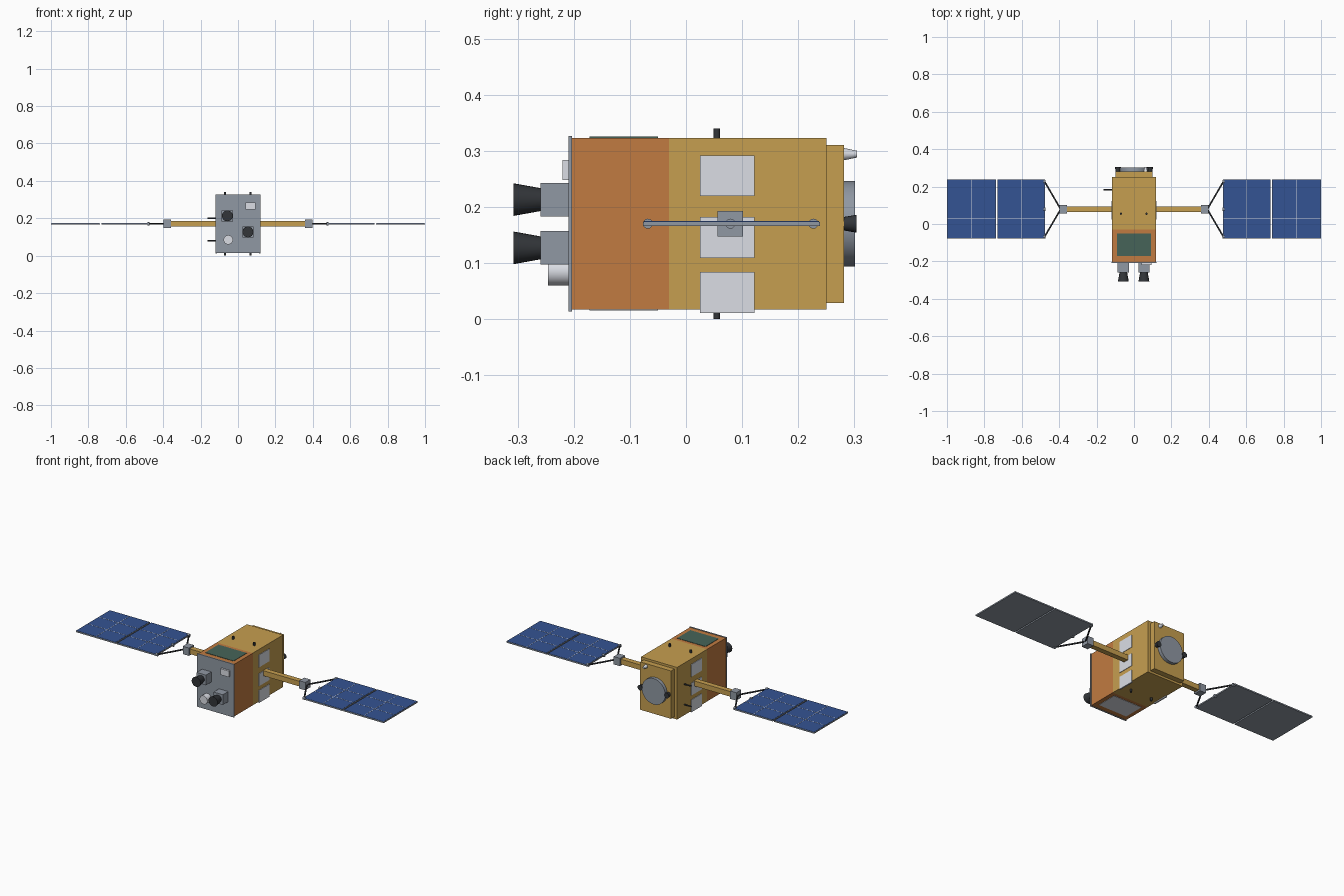
import bpy
import math
from mathutils import Vector

cube = bpy.data.objects.get("Cube")
if cube:
    bpy.data.objects.remove(cube, do_unlink=True)


def material(name, hex_colour):
    rgb = [int(hex_colour[i:i + 2], 16) / 255 for i in (0, 2, 4)]
    lin = [((c + 0.055) / 1.055) ** 2.4 for c in rgb] + [1.0]
    m = bpy.data.materials.new(name)
    m.use_nodes = True
    m.diffuse_color = lin
    m.node_tree.nodes["Principled BSDF"].inputs["Base Color"].default_value = lin
    return m


GOLD = material("gold foil", "c69f50")
COPPER = material("copper foil", "c17b41")
GREY = material("metal grey", "9098a3")
SILVER = material("pale silver", "dbdee5")
BLACK = material("black", "323539")
BLUE = material("solar blue", "345393")
GREEN = material("instrument green", "466458")


def box(name, mat, x, y, z):
    """Box from (low, high) ranges on each axis."""
    bpy.ops.mesh.primitive_cube_add(size=1, location=[(a + b) / 2 for a, b in (x, y, z)])
    ob = bpy.context.object
    ob.scale = [b - a for a, b in (x, y, z)]
    bpy.ops.object.transform_apply(location=False, rotation=False, scale=True)
    ob.name = name
    ob.data.materials.append(mat)
    return ob


def rod(name, mat, start, end, r1, r2=None, sides=24):
    """Cylinder or cone between two points."""
    a, b = Vector(start), Vector(end)
    bpy.ops.mesh.primitive_cone_add(vertices=sides, radius1=r1, radius2=r1 if r2 is None else r2,
                                    depth=(b - a).length, location=(a + b) / 2)
    ob = bpy.context.object
    ob.rotation_euler = (b - a).to_track_quat('Z', 'Y').to_euler()
    ob.name = name
    ob.data.materials.append(mat)
    bpy.ops.object.shade_smooth_by_angle(angle=math.radians(40))
    return ob


# Main body
box("copper_body", COPPER, (-.117, .117), (-.205, -.03), (.017, .323))
box("gold_body", GOLD, (-.117, .117), (-.03, .25), (.017, .323))
box("rear_step", GOLD, (-.1, .1), (.25, .282), (.029, .31))
box("front_plate", GREY, (-.12, .12), (-.209, -.203), (.014, .326))
box("top_panel", GREEN, (-.092, .092), (-.172, -.05), (.32, .325))
box("bottom_panel", SILVER, (-.092, .092), (-.172, -.05), (.015, .02))

# Front instruments
for i, (x, z) in enumerate([(-.057, .213), (.053, .127)]):
    box(f"thruster_mount_{i}", GREY, (x - .03, x + .03), (-.259, -.208), (z - .03, z + .03))
    rod(f"thruster_nozzle_{i}", BLACK, (x, -.257, z), (x, -.307, z), .02, .029)
rod("front_sensor", SILVER, (-.052, -.208, .085), (-.052, -.246, .085), .025)
box("front_unit", SILVER, (.04, .094), (-.22, -.208), (.248, .284))

# Rear dish and small sensors
rod("rear_dish", GREY, (0, .281, .17), (0, .301, .17), .076, sides=32)
rod("rear_beacon", SILVER, (.062, .281, .294), (.062, .305, .294), .011, .006, 16)
for side in (-1, 1):
    rod("rear_nozzle", BLACK, (side * .086, .281, .17), (side * .086, .304, .17), .012, .016, 16)

# Stub antennas above and below, and side probes
for x in (-.07, .067):
    rod("top_stub", BLACK, (x, .055, .32), (x, .055, .34), .006, sides=12)
    rod("bottom_stub", BLACK, (x, .055, .022), (x, .055, 0), .006, sides=12)
for z in (.08, .2):
    rod("side_probe", BLACK, (-.112, .183, z), (-.163, .183, z), .004, sides=10)

# Solar wings, one on each side
ARM_Y, ARM_Z = .079, .17
LOW, HIGH = -.077, .239


def span(side, a, b):
    return tuple(sorted((side * a, side * b)))


for side, word in ((1, "left"), (-1, "right")):
    for low in (.011, .109, .219):
        box(f"{word}_radiator", SILVER, span(side, .112, .12), (.025, .122), (low, low + .073))

    box(f"{word}_arm", GOLD, span(side, .11, .365), (ARM_Y - .015, ARM_Y + .015), (ARM_Z - .015, ARM_Z + .015))
    box(f"{word}_joint", GREY, span(side, .358, .398), (ARM_Y - .023, ARM_Y + .023), (ARM_Z - .023, ARM_Z + .023))

    # Yoke and hinges
    for y in (LOW + .009, HIGH - .012):
        rod(f"{word}_yoke", BLACK, (side * .392, ARM_Y, ARM_Z), (side * .478, y, ARM_Z), .0045, sides=10)
    for y in (LOW + .009, ARM_Y, HIGH - .012):
        rod(f"{word}_hinge", GREY, (side * .472, y, ARM_Z), (side * .485, y, ARM_Z), .009, sides=12)

    # Two panel leaves with cell faces and thin dividers
    for a, b in ((.476, .731), (.739, 1.0)):
        box(f"{word}_panel_frame", GREY, span(side, a, b), (LOW, HIGH), (.166, .1735))
        box(f"{word}_solar_cells", BLUE, span(side, a + .002, b - .002), (LOW + .002, HIGH - .002), (.173, .1745))
        mid = (a + b) / 2
        box(f"{word}_cell_divider", SILVER, span(side, mid - .0012, mid + .0012),
            (LOW + .002, HIGH - .002), (.174, .1752))
        for k in (1, 2):
            y = LOW + (HIGH - LOW) * k / 3
            box(f"{word}_cell_row_divider", SILVER, span(side, a + .002, b - .002),
                (y - .0012, y + .0012), (.174, .1752))
